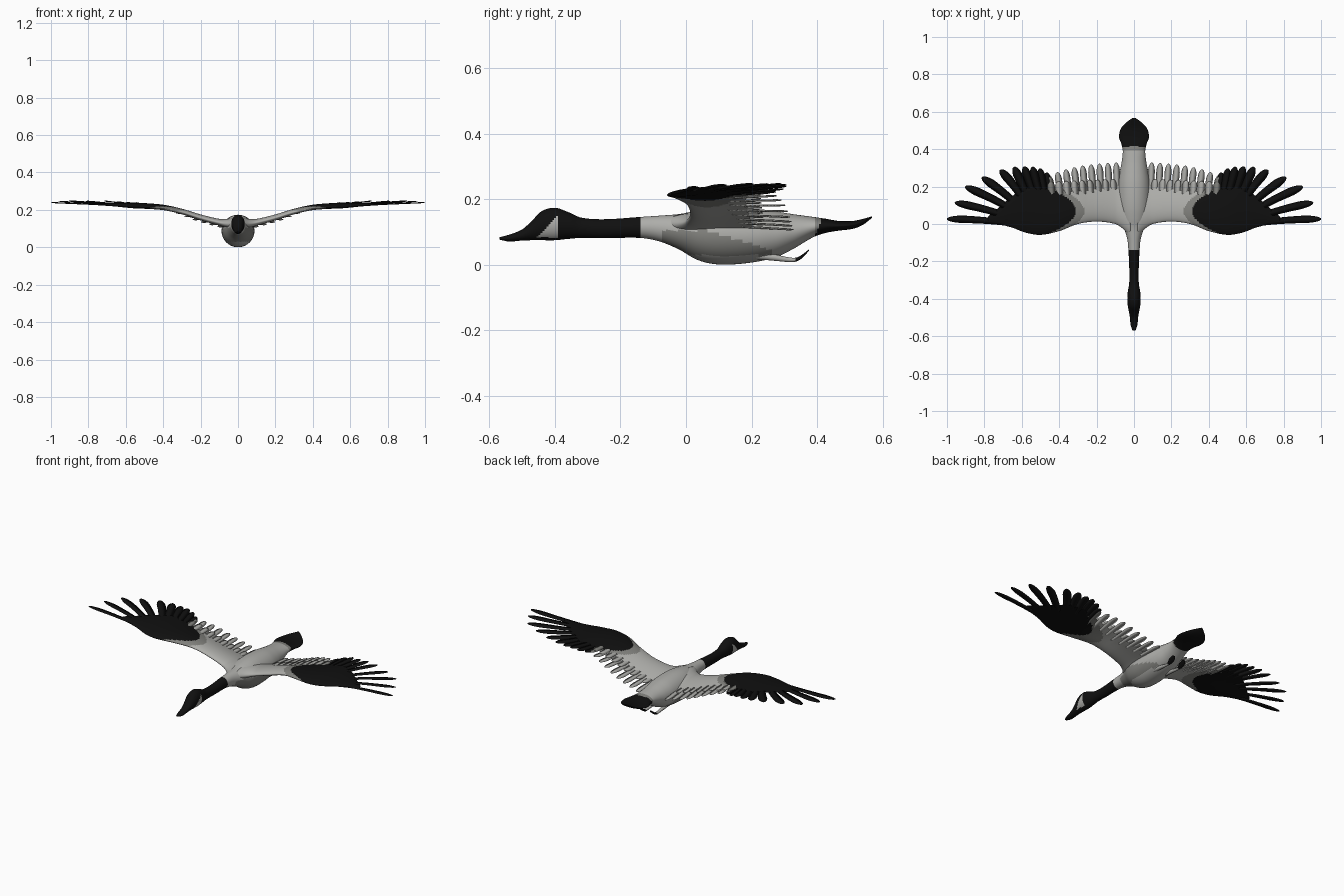
import bpy, bmesh, math
from mathutils import Vector

if "Cube" in bpy.data.objects:
    bpy.data.objects.remove(bpy.data.objects["Cube"])


def material(name, c):
    m = bpy.data.materials.new(name)
    m.diffuse_color = (*c, 1)
    m.use_nodes = True
    m.node_tree.nodes["Principled BSDF"].inputs["Base Color"].default_value = m.diffuse_color
    return m


LIGHT, MID, BLACK = 0, 1, 2
MATS = [material("light_grey", (0.42, 0.42, 0.40)),
        material("mid_grey", (0.22, 0.22, 0.205)),
        material("black", (0.005, 0.005, 0.005))]


def curve(table, x, col):
    """Smooth Hermite interpolation of one column of a table keyed by column 0."""
    n = len(table)
    if x <= table[0][0]:
        return table[0][col]
    if x >= table[-1][0]:
        return table[-1][col]

    def slope(k):
        a, b = table[max(k - 1, 0)], table[min(k + 1, n - 1)]
        return (b[col] - a[col]) / (b[0] - a[0])
    i = max(k for k in range(n - 1) if table[k][0] <= x)
    p, q = table[i], table[i + 1]
    h = q[0] - p[0]
    t = (x - p[0]) / h
    return ((2*t**3 - 3*t**2 + 1) * p[col] + (t**3 - 2*t*t + t) * h * slope(i)
            + (3*t*t - 2*t**3) * q[col] + (t**3 - t*t) * h * slope(i + 1))


def loft(bm, rings):
    vs = [[bm.verts.new(p) for p in r] for r in rings]
    n = len(vs[0])
    for a, b in zip(vs, vs[1:]):
        for k in range(n):
            bm.faces.new((a[k], a[(k + 1) % n], b[(k + 1) % n], b[k]))
    bm.faces.new(vs[0][::-1])
    bm.faces.new(vs[-1])


def finish(bm, name, rule, mirror=False):
    bmesh.ops.recalc_face_normals(bm, faces=bm.faces)
    bm.normal_update()
    for f in bm.faces:
        f.material_index = rule(f.calc_center_median(), f.normal)
        f.smooth = True
    me = bpy.data.meshes.new(name)
    bm.to_mesh(me)
    bm.free()
    for m in MATS:
        me.materials.append(m)
    ob = bpy.data.objects.new(name, me)
    bpy.context.collection.objects.link(ob)
    if mirror:
        ob.modifiers.new("mirror", 'MIRROR').use_mirror_merge = False
    return ob


# body, neck, head and tail in one loft: y, top z, bottom z, half width
BODY = [(-.57, .084, .077, .008), (-.54, .092, .071, .018), (-.50, .108, .074, .022),
        (-.47, .135, .075, .027), (-.44, .164, .075, .033), (-.40, .174, .075, .036),
        (-.36, .161, .079, .033), (-.32, .144, .082, .026), (-.25, .139, .081, .025),
        (-.14, .146, .082, .030), (-.08, .150, .071, .036), (-.02, .155, .046, .055),
        (.03, .165, .017, .076), (.08, .172, .003, .086), (.14, .174, .001, .088),
        (.22, .170, .010, .085), (.28, .162, .025, .076), (.33, .154, .050, .066),
        (.39, .146, .085, .060), (.43, .140, .098, .068), (.465, .134, .104, .080),
        (.51, .134, .110, .070), (.54, .140, .122, .045), (.568, .148, .143, .006)]


def body_rule(c, n):
    if -.455 < c.y < -.388 and abs(n.x) > .2 and .083 < c.z < .085 + (c.y + .455) * 1.0:
        return LIGHT                                   # cheek patch
    if c.y < -.14 or c.y > .415 - (.14 - c.z) * .4:
        return BLACK
    if c.y > .392:
        return MID
    if -.07 < c.y < .26 and c.z < .105 - max(c.y - .06, 0) * .3:
        if c.z > .03 + max(-c.y, 0) * .4:
            return MID                                 # flank shading patch
    return LIGHT


bm = bmesh.new()
rings = []
for i in range(191):
    y = -.57 + 1.138 * i / 190
    t, b, w = (curve(BODY, y, k) for k in (1, 2, 3))
    rings.append([(w * math.cos(a), y, (t + b) / 2 + (t - b) / 2 * math.sin(a))
                  for a in (2 * math.pi * k / 48 for k in range(48))])
loft(bm, rings)
finish(bm, "body", body_rule)

# wing arm: x, leading y, trailing y, height, thickness
WING = [(.02, -.07, .24, .115, .055), (.06, -.025, .22, .119, .045), (.10, .0, .205, .128, .034),
        (.20, .013, .195, .155, .030), (.30, .0, .185, .186, .028), (.40, -.038, .185, .208, .026),
        (.50, -.058, .20, .218, .024), (.58, -.046, .195, .222, .020), (.65, -.020, .15, .226, .014),
        (.72, -.002, .09, .229, .009), (.78, .008, .04, .232, .004)]


def surface(x, y):
    """Height of the wing's middle sheet, with a slight camber."""
    z = curve(WING, x, 3) + max(x - .78, 0) * .04
    s = min(max((x - .25) / .3, 0), 1)
    return z + (y - .05) * (-.07 * (1 - s) + .07 * s)


def wing_rule(c, n):
    edge = .31 + 10 * (c.y - .07) ** 2
    if n.z < 0:
        edge += .06
    if c.x > min(edge, .47):
        return BLACK
    return MID if c.x > min(edge, .47) - .045 - (.03 if n.z < 0 else 0) else LIGHT


bm = bmesh.new()
rings = []
for i in range(131):
    x = .02 + .76 * i / 130
    le, te, th = (curve(WING, x, k) for k in (1, 2, 4))
    ring = []
    for k in range(56):
        a = 2 * math.pi * k / 56
        u = (1 - math.cos(a)) / 2                      # 0 = leading, 1 = trailing
        y = le + (te - le) * u
        prof = math.sin(a) * (1 - .75 * u) * .75
        ring.append((x, y, surface(x, y) + th * prof + th * .25 * math.sin(math.pi * u)))
    rings.append(ring)
loft(bm, rings)
finish(bm, "wing_arm", wing_rule, True)


def feather(bm, base, tip, width, lift=0.0, bend=0.0):
    """Rounded thin blade lying on the wing sheet, tilted to overlap its neighbour."""
    b, t = Vector(base), Vector(tip)
    d = (t - b).normalized()
    side = Vector((d.y, -d.x))
    rings = []
    n = 18
    for i in range(n + 1):
        u = 1 - (1 - i / n) ** 1.6
        p = b + (t - b) * u + side * bend * math.sin(math.pi * u)
        r = (max(1 - ((u - .78) / .222) ** 2, .004) ** .5 if u > .78 else .7 + .3 * u / .78)
        w, h = width / 2 * r, .0032 * min(1, r + .2)
        z = surface(p.x, p.y) + lift
        tilt = .08 * w
        l, q = p - side * w, p + side * w
        rings.append([(l.x, l.y, z - tilt), (p.x, p.y, z + h), (q.x, q.y, z + tilt),
                      (p.x, p.y, z - h)])
    loft(bm, rings)


# light trailing feathers, a long row and a short covering row
bm = bmesh.new()
for i in range(9):
    s = i / 8
    x = .085 + .345 * s
    feather(bm, (x - .01 * s, .09), (x + .015 * s + .01, .328 - .02 * s - .05 * s ** 3), .037)
for i in range(9):
    s = i / 8
    x = .105 + .33 * s
    feather(bm, (x, .09), (x + .01, .24 - .015 * s), .042, .004)
finish(bm, "inner_feathers", lambda c, n: MID if c.x > .425 and c.y < .26 else LIGHT, True)

# black fanned flight feathers: base x, base y, tip x, tip y, width
FAN = [(.44, .10, .468, .275, .040), (.465, .10, .503, .297, .042), (.49, .10, .543, .306, .044),
       (.515, .10, .588, .307, .046), (.54, .09, .642, .305, .048), (.56, .08, .715, .290, .048),
       (.58, .06, .812, .250, .047), (.59, .04, .902, .200, .046), (.60, .015, .958, .115, .043),
       (.60, -.005, 1.0, .027, .040)]
bm = bmesh.new()
for i, (bx, by, tx, ty, w) in enumerate(FAN):
    feather(bm, (bx, by), (tx, ty), w, .001 * (i % 3), -.008 if i > 4 else 0)
finish(bm, "flight_feathers", lambda c, n: BLACK, True)

# legs folded back, with dark feet
LEG = [(.20, .030, .012, .012), (.27, .022, .010, .010), (.32, .015, .008, .007),
       (.34, .017, .012, .006), (.36, .030, .018, .005), (.375, .045, .010, .002)]
bm = bmesh.new()
rings = []
for i in range(31):
    y = .20 + .175 * i / 30
    z, w, h = (curve(LEG, y, k) for k in (1, 2, 3))
    rings.append([(.036 + w * math.cos(a), y, z + h * math.sin(a))
                  for a in (math.tau * k / 14 for k in range(14))])
loft(bm, rings)
finish(bm, "leg", lambda c, n: BLACK if c.y > .332 else LIGHT, True)
